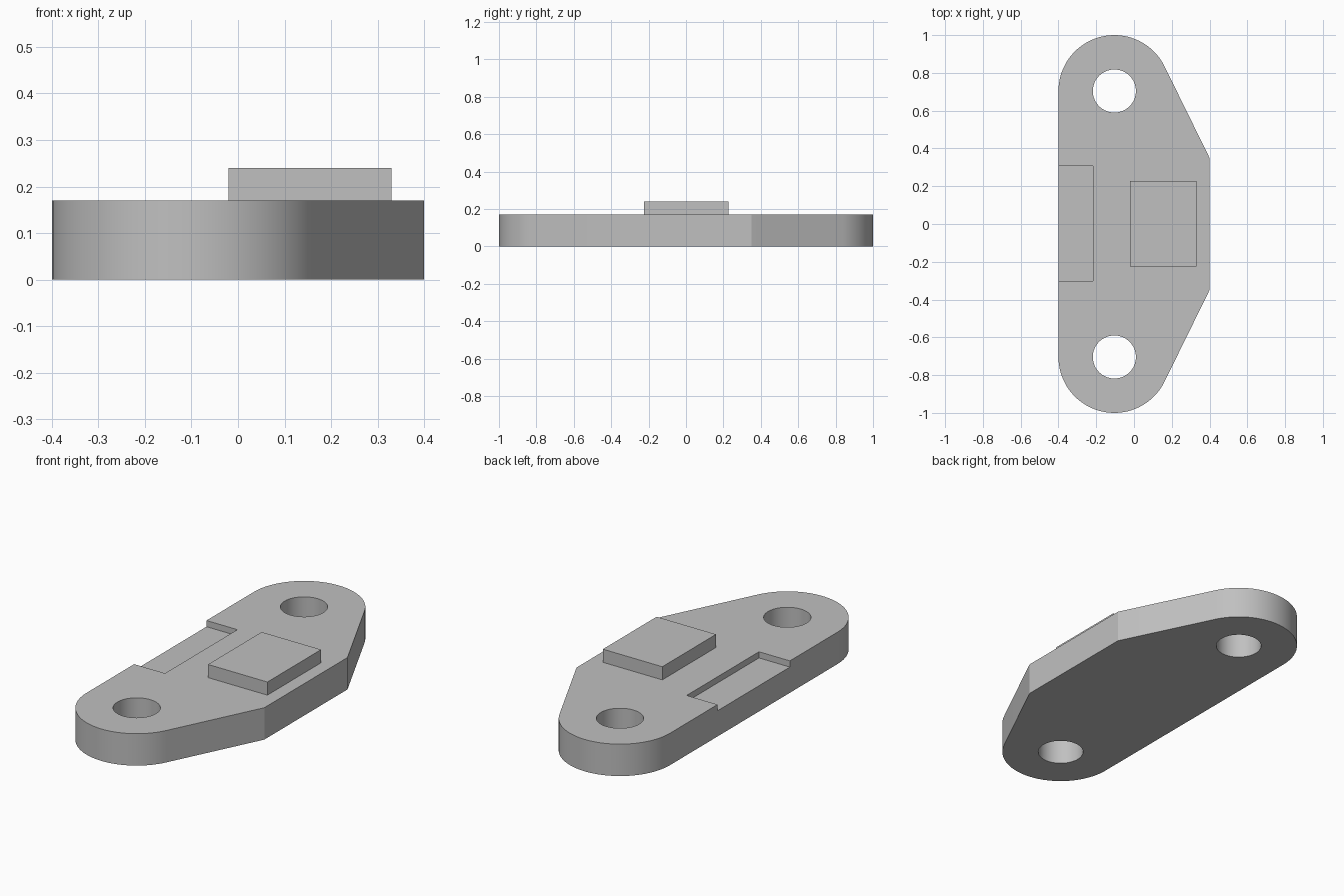
import bpy, bmesh, math

cube = bpy.data.objects.get("Cube")
if cube:
    bpy.data.objects.remove(cube, do_unlink=True)

THICK = 0.17                       # plate thickness
LEFT, RIGHT = -0.40, 0.40          # plate sides
R, HOLE_R = 0.296, 0.114           # end rounding, bolt hole
CX, CY = LEFT + R, 1 - R           # bolt hole centre
SHOULDER = 0.35                    # half length of the short side
STEPS = 40

grey = bpy.data.materials.new("plain_grey")
grey.use_nodes = True
colour = (0.53, 0.53, 0.53, 1)
grey.diffuse_color = colour
grey.node_tree.nodes["Principled BSDF"].inputs["Base Color"].default_value = colour


def prism(name, outline, z0, z1):
    """Extrude a counter-clockwise outline from z0 to z1."""
    bm = bmesh.new()
    face = bm.faces.new([bm.verts.new((x, y, z0)) for x, y in outline])
    top = bmesh.ops.extrude_face_region(bm, geom=[face])["geom"]
    verts = [v for v in top if isinstance(v, bmesh.types.BMVert)]
    bmesh.ops.translate(bm, vec=(0, 0, z1 - z0), verts=verts)
    bmesh.ops.recalc_face_normals(bm, faces=bm.faces)
    mesh = bpy.data.meshes.new(name)
    bm.to_mesh(mesh)
    bm.free()
    mesh.materials.append(grey)
    obj = bpy.data.objects.new(name, mesh)
    bpy.context.collection.objects.link(obj)
    return obj


def rectangle(x0, x1, y0, y1):
    return [(x0, y0), (x1, y0), (x1, y1), (x0, y1)]


def arc(cx, cy, r, a0, a1, steps):
    angles = [a0 + (a1 - a0) * i / steps for i in range(steps + 1)]
    return [(cx + r * math.cos(a), cy + r * math.sin(a)) for a in angles]


# Plate outline: rounded end, tangent slope to the short side, mirrored in y
dx, dy = RIGHT - CX, SHOULDER - CY
tangent = math.atan2(dy, dx) + math.acos(R / math.hypot(dx, dy))
half = [(RIGHT, SHOULDER)] + arc(CX, CY, R, tangent, math.pi, STEPS)
outline = half + [(x, -y) for x, y in reversed(half)]
plate = prism("mounting_plate", outline, 0, THICK)

# Bolt holes and the shallow recess on the long side
cutters = [
    prism("bolt_hole_cutter", arc(CX, s * CY, HOLE_R, 0, math.tau, 64)[:-1], -0.1, 0.4)
    for s in (-1, 1)
]
cutters.append(prism("recess_cutter", rectangle(LEFT - 0.1, -0.218, -0.303, 0.306),
                     THICK - 0.033, 0.4))

bpy.context.view_layer.objects.active = plate
plate.select_set(True)
for cutter in cutters:
    cutter.hide_render = True
    mod = plate.modifiers.new("cut", 'BOOLEAN')
    mod.operation = 'DIFFERENCE'
    mod.solver = 'EXACT'
    mod.object = cutter
    bpy.ops.object.modifier_apply(modifier=mod.name)
    bpy.data.objects.remove(cutter, do_unlink=True)
bpy.ops.object.shade_smooth_by_angle(angle=math.radians(20))

# Raised pad
prism("raised_pad", rectangle(-0.02, 0.33, -0.224, 0.228), THICK, 0.24)
